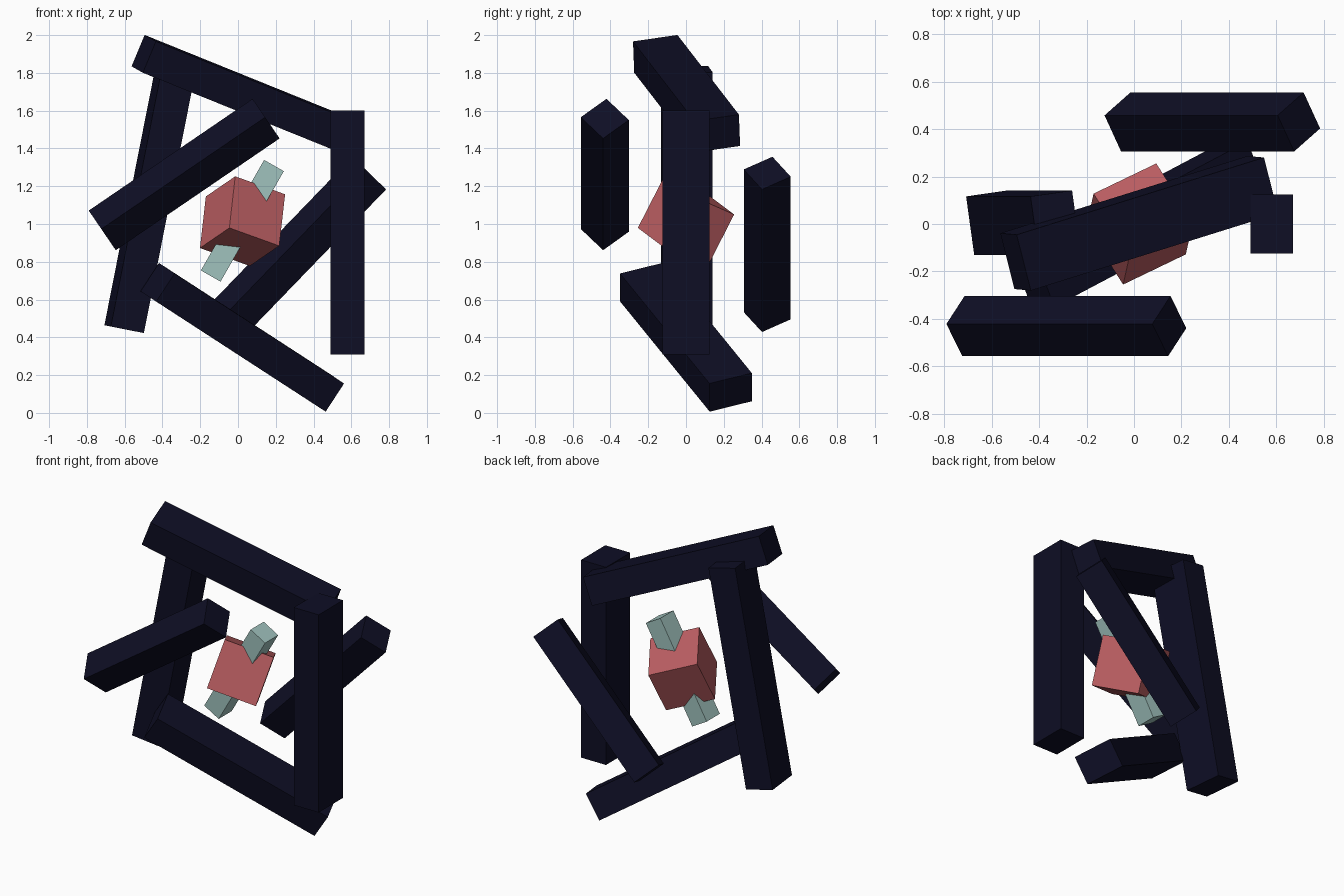
import bpy
from math import radians, sin, cos
from mathutils import Vector, Matrix

cube = bpy.data.objects.get("Cube")
if cube:
    bpy.data.objects.remove(cube, do_unlink=True)


def material(name, rgb):
    mat = bpy.data.materials.new(name)
    mat.use_nodes = True
    colour = (*rgb, 1.0)
    mat.diffuse_color = colour
    mat.node_tree.nodes["Principled BSDF"].inputs["Base Color"].default_value = colour
    return mat


navy = material("dark_navy", (0.0044, 0.0044, 0.018))
red = material("soft_red", (0.51, 0.115, 0.125))
pale = material("pale_teal", (0.35, 0.54, 0.51))


def bar(name, centre, axis, side, size, mat):
    """Box of size (length, width, thickness): length on axis, width towards side."""
    x = Vector(axis).normalized()
    y = Vector(side)
    y = (y - x * y.dot(x)).normalized()
    rotation = Matrix((x, y, x.cross(y))).transposed().to_4x4()
    bpy.ops.mesh.primitive_cube_add(size=1)
    obj = bpy.context.object
    obj.name = name
    obj.data.transform(Matrix.Diagonal((*size, 1)))
    obj.matrix_world = Matrix.Translation(centre) @ rotation
    obj.data.materials.append(mat)
    return obj


def strut(name, centre, pitch, roll):
    """Square bar rising towards +x by pitch, rolled about its own length."""
    p, r = radians(pitch), radians(roll)
    side = Vector((0, cos(r), 0)) + sin(r) * Vector((-sin(p), 0, cos(p)))
    bar(name, centre, (cos(p), 0, sin(p)), side, (1.05, 0.18, 0.18), navy)


# Four flat beams of the crooked frame
bar("left_post", (0.58, 0, 0.955), (0, 0, 1), (0, 1, 0), (1.29, 0.25, 0.18), navy)
bar("right_post", (-0.467, 0.005, 1.13), (0.194, 0, 0.981), (-0.137, 0.99, 0.027),
    (1.40, 0.25, 0.18), navy)
bar("top_beam", (0.022, 0.003, 1.69), (0.89, 0.278, -0.36), (-0.05, 0.235, 0.03),
    (1.17, 0.245, 0.18), navy)
bar("bottom_beam", (0.023, 0, 0.40), (0.767, 0.405, -0.498), (-0.082, 0.225, 0.055),
    (1.17, 0.245, 0.178), navy)

# Two loose struts in front of and behind the frame
strut("front_strut", (-0.285, -0.43, 1.262), 34.3, 41)
strut("back_strut", (0.33, 0.43, 0.892), 46, 32.5)

# Tilted core cube with a bar through it
bar("core_cube", (0.024, 0, 1.015), (0.264, 0.127, -0.095), (-0.158, 0.2425, -0.106),
    (0.308, 0.308, 0.308), red)
bar("core_bar", (0.023, 0, 1.017), (0.335, 0, 0.585), (0, 1, 0), (0.674, 0.135, 0.12), pale)
